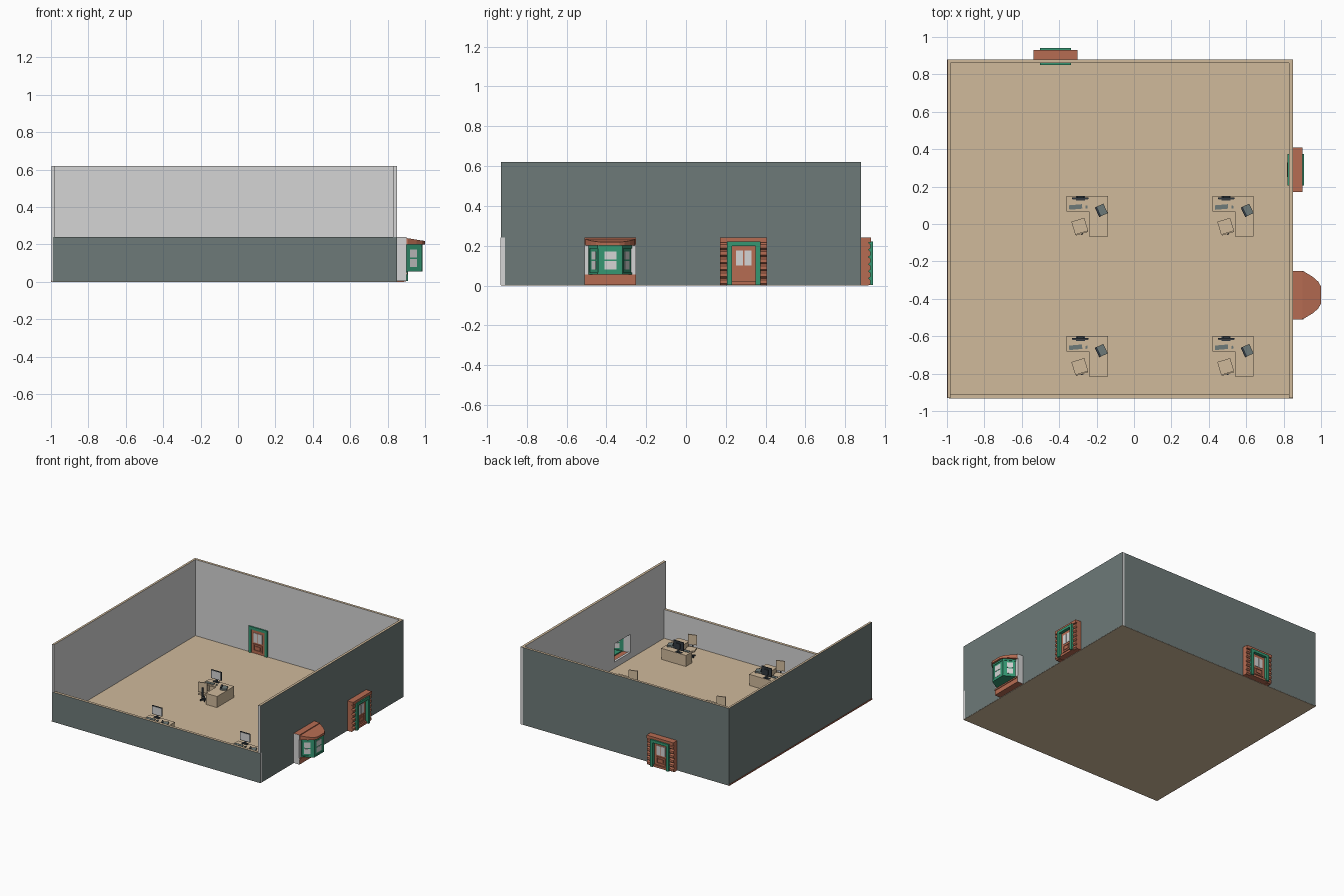
import bpy, bmesh
from math import radians, pi, cos, sin, atan2
from mathutils import Matrix, Vector

cube = bpy.data.objects.get("Cube")
if cube:
    bpy.data.objects.remove(cube, do_unlink=True)


def material(name, rgb):
    m = bpy.data.materials.new(name)
    m.use_nodes = True
    m.diffuse_color = (*rgb, 1)
    m.node_tree.nodes["Principled BSDF"].inputs["Base Color"].default_value = (*rgb, 1)
    return m


SLATE = material("slate", (.155, .195, .19))
GRAY = material("light_gray", (.66, .66, .66))
TAN = material("tan", (.63, .49, .33))
BRICK = material("brick", (.47, .15, .085))
GREEN = material("green", (.035, .31, .17))
DARK = material("charcoal", (.03, .04, .05))


def finish(name, bm, mats, loc=(0, 0, 0), rot=0):
    bmesh.ops.recalc_face_normals(bm, faces=bm.faces)
    me = bpy.data.meshes.new(name)
    bm.to_mesh(me)
    bm.free()
    for m in mats:
        me.materials.append(m)
    ob = bpy.data.objects.new(name, me)
    ob.location = loc
    ob.rotation_euler.z = rot
    bpy.context.collection.objects.link(ob)
    return ob


def boxes(name, mat, spans, loc=(0, 0, 0), rot=0):
    """Each span is x0, x1, y0, y1, z0, z1."""
    bm = bmesh.new()
    for x0, x1, y0, y1, z0, z1 in spans:
        mtx = Matrix.Translation(((x0 + x1) / 2, (y0 + y1) / 2, (z0 + z1) / 2))
        mtx = mtx @ Matrix.Diagonal((x1 - x0, y1 - y0, z1 - z0, 1))
        bmesh.ops.create_cube(bm, size=1, matrix=mtx)
    return finish(name, bm, [mat], loc, rot)


def prism(name, mat, points, push, loc=(0, 0, 0), rot=0):
    """Extrude a closed outline of 3D points along a vector."""
    bm = bmesh.new()
    face = bm.faces.new([bm.verts.new(p) for p in points])
    out = bmesh.ops.extrude_face_region(bm, geom=[face])
    moved = [v for v in out["geom"] if isinstance(v, bmesh.types.BMVert)]
    bmesh.ops.translate(bm, verts=moved, vec=push)
    return finish(name, bm, [mat], loc, rot)


def paint(ob, mats, rule):
    ob.data.materials.clear()
    for m in mats:
        ob.data.materials.append(m)
    for p in ob.data.polygons:
        p.material_index = rule(p)


# Room shell: gray inside, slate outside, tan on top
boxes("floor", TAN, [(-.996, .849, -.929, .879, 0, .01)])
WALLS = {
    "left_wall": ((-.997, -.98, -.93, .86, .002, .62), (-1, 0, 0)),
    "back_wall": ((-.997, .83, .86, .88, .002, .62), (0, 1, 0)),
    "right_wall": ((.83, .85, -.93, .88, .002, .62), (1, 0, 0)),
    "front_wall": ((-.99, .85, -.932, -.91, .002, .24), (0, -1, 0)),
}
for name, (span, outward) in WALLS.items():
    wall = boxes(name, GRAY, [span])
    if name == "right_wall":
        # Opening behind the bay window
        cutter = boxes("window_cutter", GRAY, [(.8, .88, -.48, -.28, .06, .205)])
        cutter.hide_render = True
        mod = wall.modifiers.new("opening", "BOOLEAN")
        mod.operation, mod.solver, mod.object = "DIFFERENCE", "EXACT", cutter
        bpy.context.view_layer.objects.active = wall
        bpy.ops.object.modifier_apply(modifier=mod.name)
        bpy.data.objects.remove(cutter, do_unlink=True)
    out = Vector(outward)
    paint(wall, [GRAY, SLATE, TAN], lambda p: 1 if p.normal.dot(out) > .9 else
          2 if p.normal.z > .9 and p.center.z > .23 else 0)
# The back wall also closes the outer left corner
paint(bpy.data.objects["back_wall"], [GRAY, SLATE, TAN],
      lambda p: 1 if p.normal.y > .9 or p.normal.x < -.9 else 2 if p.normal.z > .9 else 0)
boxes("left_base_strip", BRICK, [(-1, -.995, -.93, .88, 0, .01)])


def door(prefix, loc, rot):
    """Local x runs across the door, local -y points out of the wall."""
    def part(name, mat, spans):
        return boxes(prefix + name, mat, spans, loc, rot)

    # Rusticated masonry jambs with a zigzag face
    courses, h = 6, .215 / 6
    zigzag = []
    for i in range(courses):
        zigzag += [(-.036, i * h), (-.048, (i + .25) * h), (-.048, (i + .75) * h)]
    zigzag += [(-.036, courses * h), (0, courses * h), (0, 0)]
    for side, x in (("left", .083), ("right", -.118)):
        prism(prefix + side + "_jamb", BRICK, [(x, y, z) for y, z in zigzag],
              (.035, 0, 0), loc, rot)
    part("lintel", BRICK, [(-.118, .118, -.05, 0, .215, .24)])
    part("threshold", BRICK, [(-.083, .083, -.048, .022, .002, .02)])
    part("frame", GREEN, [(-.083, -.06, -.06, .03, .003, .22),
                          (.06, .083, -.06, .03, .003, .22),
                          (-.06, .06, -.06, .03, .198, .22)])
    part("leaf", BRICK, [(-.06, .06, -.036, .026, .012, .198)])
    for face, y in (("outer", -.036), ("inner", .026)):
        a, b = y - .003, y + .003
        part(face + "_panes", GRAY, [(-.038, -.003, a, b, .1, .175),
                                     (.003, .038, a, b, .1, .175)])
        c, d = y - .005, y + .005
        part(face + "_panel", BRICK, [(-.04, .04, c, d, .032, .04),
                                      (-.04, .04, c, d, .08, .088),
                                      (-.04, -.032, c, d, .04, .08),
                                      (.032, .04, c, d, .04, .08),
                                      (-.022, .022, c, d, .048, .072)])


door("side_door_", (.85, .29, 0), pi / 2)
door("back_door_", (-.42, .88, 0), pi)

# Bay window surround
boxes("bay_side_columns", GRAY, [(.85, .9, -.51, -.48, .05, .21),
                                 (.85, .9, -.28, -.25, .05, .21)])
for name, z0, z1 in (("bay_sill", .003, .055), ("bay_lintel", .205, .24)):
    ob = boxes(name, BRICK, [(.85, .902, -.51, -.25, z0, z1)])
    paint(ob, [BRICK, GRAY], lambda p: int(abs(p.normal.y) > .9))
boxes("bay_sill_ledge", BRICK, [(.9, .907, -.51, -.25, .04, .05)])

# Bay window panels with panes, mirrored about the bay centre
MID = -.38
corners = [(.895, MID - .1), (.975, MID - .055), (.975, MID + .055), (.895, MID + .1)]
for (ax, ay), (bx, by), side in zip(corners, corners[1:], ("right", "middle", "left")):
    width = Vector((bx - ax, by - ay)).length / 2
    place = ((ax + bx) / 2, (ay + by) / 2, 0)
    turn = atan2(by - ay, bx - ax)
    boxes("bay_" + side + "_panel", GREEN, [(-width, width, -.006, .006, .055, .2)],
          place, turn)
    half = .03 if side == "middle" else .022
    boxes("bay_" + side + "_panes", GRAY, [(-half, half, -.008, .008, .08, .122),
                                           (-half, half, -.008, .008, .13, .172)],
          place, turn)
    boxes("bay_" + side + "_trim", GREEN, [(-width, width, -.01, .01, .055, .066),
                                           (-width, width, -.01, .01, .187, .2)],
          place, turn)
    boxes("bay_" + side + "_corner_post", GREEN, [(-width - .006, -width + .006, -.01, .01, .055, .2)],
          place, turn)
prism("bay_floor", GREEN, [(x, y, .055) for x, y in corners], (0, 0, .008))

# Bay roof slopes down from the lintel
half_roof = [(.895, .125), (.91, .125), (.955, .098), (.985, .072), (1, .045)]
outline = [(x, MID - y) for x, y in half_roof] + [(x, MID + y) for x, y in reversed(half_roof)]
roof = prism("bay_roof", BRICK, [(x, y, .2) for x, y in outline], (0, 0, .018))
for v in roof.data.vertices:
    if v.co.z > .21:
        v.co.z += (1 - v.co.x) * .16


def workstation(prefix, ox, oy):
    def part(name, mat, spans, x=0, y=0, rot=0):
        return boxes(prefix + name, mat, spans, (ox + x, oy + y, 0), radians(rot))

    # L-shaped desk
    part("desk_top", TAN, [(-.11, .11, .025, .108, .09, .1),
                           (.01, .11, -.109, .025, .09, .1)])
    part("desk_panels", TAN, [(-.108, .108, .098, .106, .01, .09),
                              (-.108, -.1, .027, .098, .01, .09),
                              (.012, .108, -.107, .098, .01, .09)])
    # Monitor, keyboard and mouse
    part("monitor_body", DARK, [(-.045, .045, -.004, .004, .122, .19),
                                (-.018, .018, .004, .012, .135, .175),
                                (-.007, .007, 0, .008, .103, .135),
                                (-.024, .024, -.012, .012, .1, .104)], -.037, .094)
    part("monitor_screen", GRAY, [(-.041, .041, -.006, -.003, .126, .186)], -.037, .094)
    part("keyboard", SLATE, [(-.035, .035, -.012, .012, .1, .105)], -.062, .048, 5)
    part("mouse", SLATE, [(-.005, .005, -.008, .008, .1, .106)], -.004, .048, 5)
    # Desk phone
    part("phone_base", SLATE, [(-.025, .025, -.028, .028, .1, .112)], .075, .03, 25)
    part("phone_handset", DARK, [(-.025, -.013, -.028, .028, .112, .12)], .075, .03, 25)
    # Swivel chair
    part("chair_seat", TAN, [(-.036, .036, -.034, .036, .062, .074)], -.04, -.055, 17)
    part("chair_back", TAN, [(-.034, .034, -.042, -.034, .09, .17)], -.04, -.055, 17)
    part("chair_post", DARK, [(-.005, .005, -.005, .005, .02, .062),
                              (-.006, .006, -.046, -.042, .06, .13),
                              (-.006, .006, -.046, 0, .057, .062)], -.04, -.055, 17)
    for i in range(5):
        part("chair_foot_%d" % (i + 1), DARK, [(0, .032, -.004, .004, .011, .022)],
             -.04, -.055, 17 + 72 * i)


for row, y in (("rear", .043), ("front", -.707)):
    for side, x in (("right", -.25), ("left", .53)):
        workstation(row + "_" + side + "_", x, y)
